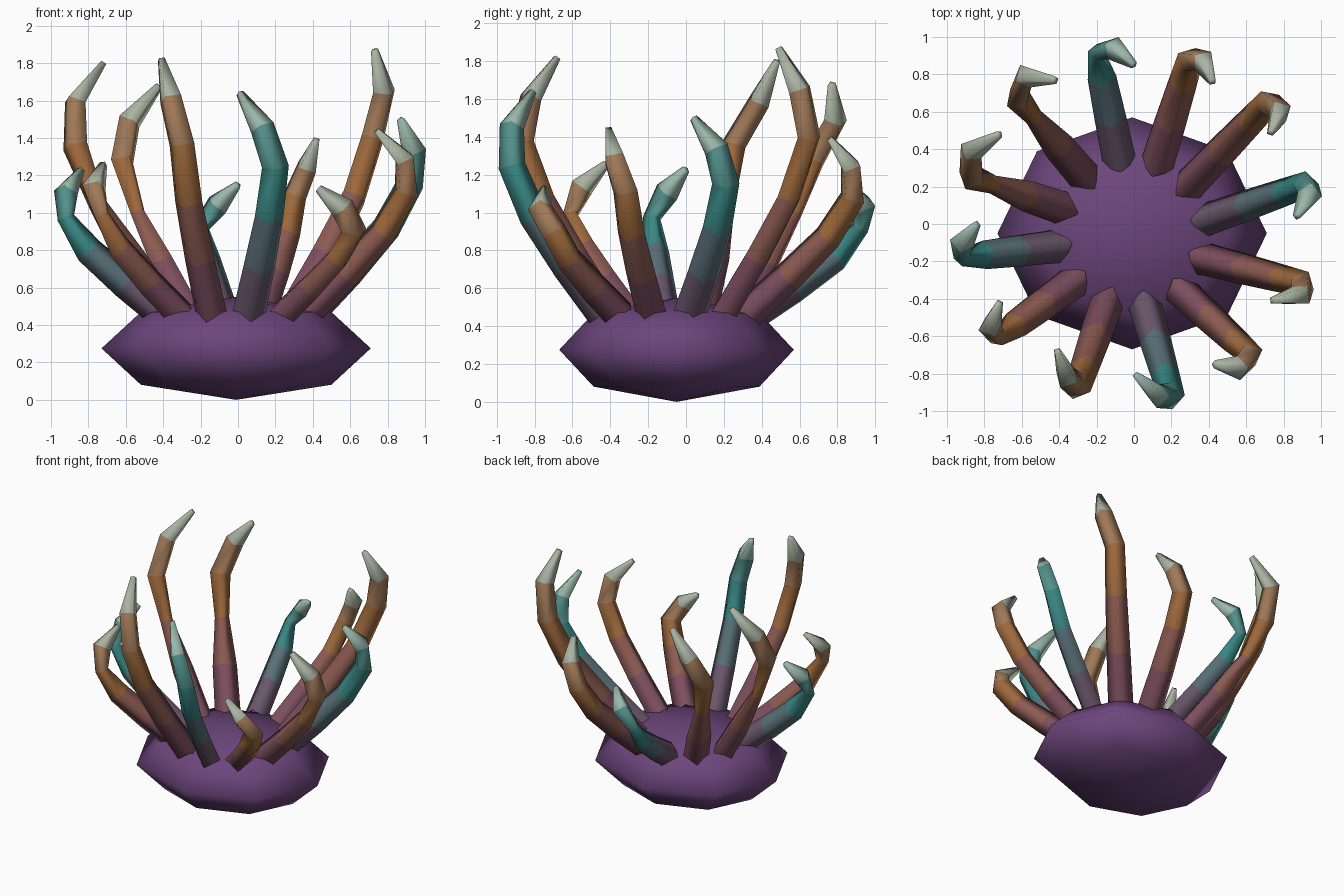
import bpy, bmesh, math
from mathutils import Vector

if "Cube" in bpy.data.objects:
    bpy.data.objects.remove(bpy.data.objects["Cube"])

PURPLE, ROOT = (0.15, 0.06, 0.20), (0.17, 0.06, 0.13)
ORANGE, TEAL, PALE = (0.34, 0.14, 0.045), (0.04, 0.24, 0.23), (0.42, 0.56, 0.47)


def material(name, rgb):
    m = bpy.data.materials.get(name) or bpy.data.materials.new(name)
    m.diffuse_color = (*rgb, 1)
    m.use_nodes = True
    m.node_tree.nodes["Principled BSDF"].inputs["Base Color"].default_value = m.diffuse_color
    return m


def mix(a, b, t):
    return tuple(p + (q - p) * t for p, q in zip(a, b))


def add_object(name, bm, mats):
    bmesh.ops.recalc_face_normals(bm, faces=bm.faces)
    for f in bm.faces:
        f.smooth = True
    me = bpy.data.meshes.new(name)
    bm.to_mesh(me)
    bm.free()
    for m in mats:
        me.materials.append(m)
    ob = bpy.data.objects.new(name, me)
    bpy.context.collection.objects.link(ob)
    return ob


# Body: squashed low-poly sphere
bm = bmesh.new()
bmesh.ops.create_uvsphere(bm, u_segments=8, v_segments=4, radius=1)
for v in bm.verts:
    v.co = (v.co.x * 0.72 - 0.01, v.co.y * 0.62 - 0.05, v.co.z * 0.275 + 0.275)
add_object("body", bm, [material("body_purple", PURPLE)])

# Tentacles: elbow xy, bend xy, tip xy, tip height (counter-clockwise from +x)
TENTACLES = [
    (0.92, 0.21, 0.94, 0.16, 0.87, 0.04, 1.50),
    (0.72, 0.65, 0.78, 0.60, 0.73, 0.49, 1.87),
    (0.30, 0.88, 0.37, 0.87, 0.42, 0.76, 1.39),
    (-0.20, 0.92, -0.11, 0.94, 0.00, 0.85, 1.15),
    (-0.62, 0.67, -0.58, 0.79, -0.42, 0.77, 1.68),
    (-0.87, 0.25, -0.87, 0.39, -0.72, 0.48, 1.80),
    (-0.92, -0.18, -0.92, -0.10, -0.84, 0.00, 1.23),
    (-0.73, -0.61, -0.77, -0.55, -0.72, -0.42, 1.26),
    (-0.30, -0.87, -0.36, -0.82, -0.41, -0.68, 1.82),
    (0.20, -0.92, 0.13, -0.92, 0.01, -0.81, 1.64),
    (0.62, -0.70, 0.56, -0.77, 0.43, -0.75, 1.13),
    (0.90, -0.32, 0.89, -0.38, 0.74, -0.41, 1.44),
]
RADII = [0.09, 0.085, 0.077, 0.072, 0.066, 0.022]
RISE = [0, 0.22, 0.445, 0.67, 0.845, 1]
PINCH = {3: 3, 4: 2, 5: 2, 6: 3, 7: 3}  # tentacle -> ring that narrows
SIDES = 4


def tentacle(i, ex, ey, bx, by, tx, ty, height):
    # Centre line: outward from the body to the elbow, then curling to the tip
    a = math.radians(10 + 30 * i)
    root = Vector((0.38 * math.cos(a) - 0.01, 0.38 * math.sin(a) - 0.05))
    elbow = Vector((ex, ey))
    flat = [root, root.lerp(elbow, 0.40), root.lerp(elbow, 0.77), elbow,
            Vector((bx, by)), Vector((tx, ty))]
    path = [Vector((p.x, p.y, 0.45 + (height - 0.45) * r)) for p, r in zip(flat, RISE)]

    # Diamond rings carried along the path
    bm = bmesh.new()
    rings, u = [], Vector((math.cos(a), math.sin(a), 0))
    for k, (p, rad) in enumerate(zip(path, RADII)):
        if PINCH.get(i) == k:
            rad *= 0.65
        t = (path[min(k + 1, 5)] - path[max(k - 1, 0)]).normalized()
        u = (u - t * u.dot(t)).normalized()
        w = t.cross(u)
        rings.append([bm.verts.new(p + rad * (u * math.cos(s * math.tau / SIDES)
                                              + w * math.sin(s * math.tau / SIDES)))
                      for s in range(SIDES)])
    for k in range(5):
        for s in range(SIDES):
            n = (s + 1) % SIDES
            f = bm.faces.new((rings[k][s], rings[k][n], rings[k + 1][n], rings[k + 1][s]))
            f.material_index = k
    bm.faces.new(rings[-1]).material_index = 4

    # Colour bands from dark root to pale tip
    kind, main = ("teal", TEAL) if i % 3 == 0 else ("orange", ORANGE)
    bands = [mix(ROOT, main, 0.2), mix(ROOT, main, 0.55), main,
             mix(main, PALE, 0.12), mix(main, PALE, 0.75)]
    mats = [material(f"{kind}_band_{k + 1}", c) for k, c in enumerate(bands)]
    add_object(f"tentacle_{i + 1}", bm, mats)


for i, row in enumerate(TENTACLES):
    tentacle(i, *row)
